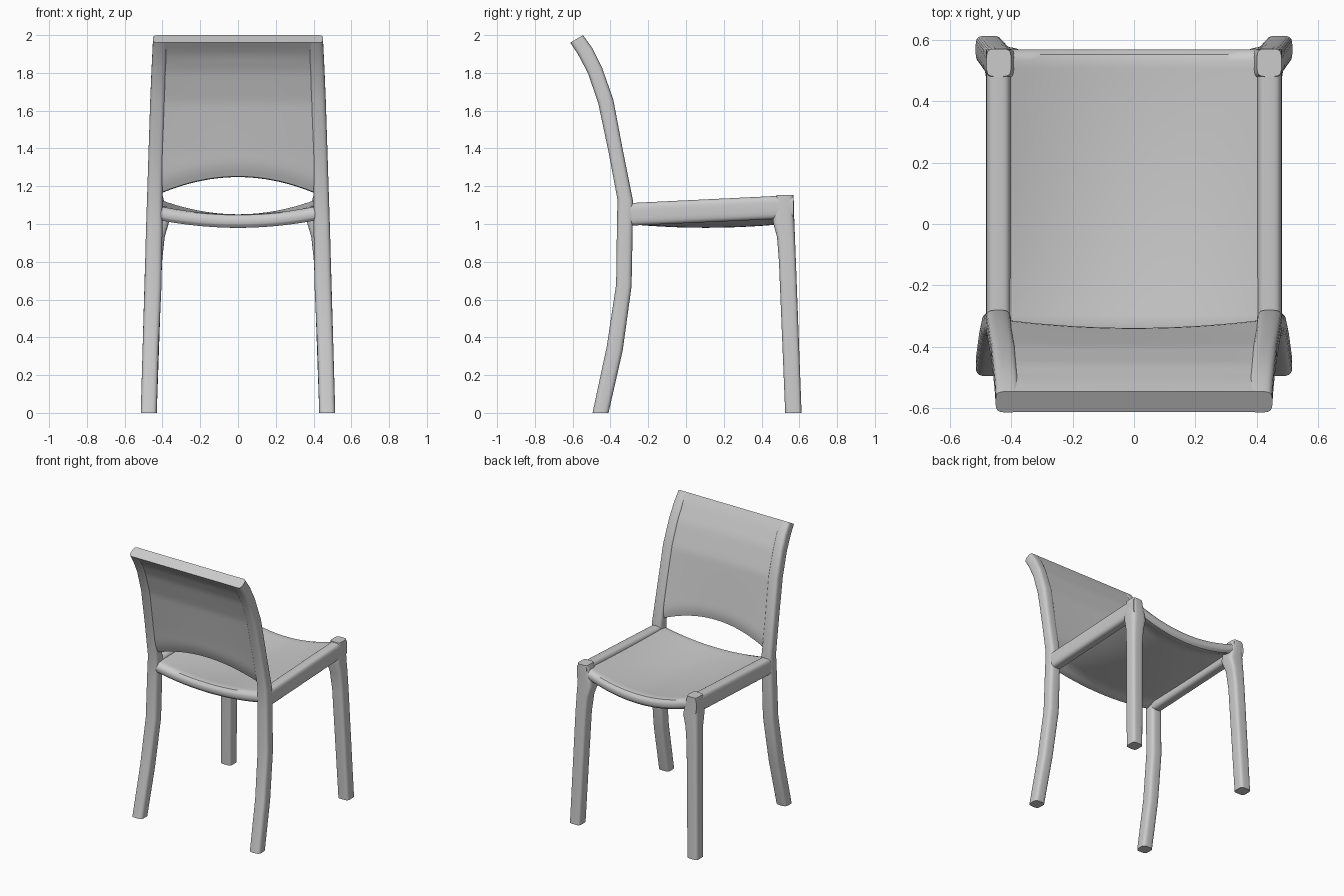
import bpy, bmesh, math

if "Cube" in bpy.data.objects:
    bpy.data.objects.remove(bpy.data.objects["Cube"])


def loft(name, rings, mirror=False):
    """Skin closed rings of equal length, cap both ends."""
    bm = bmesh.new()
    vs = [[bm.verts.new(p) for p in r] for r in rings]
    n = len(vs[0])
    for a, b in zip(vs, vs[1:]):
        for i in range(n):
            j = (i + 1) % n
            bm.faces.new((a[i], a[j], b[j], b[i]))
    bm.faces.new(vs[0])
    bm.faces.new(vs[-1])
    bmesh.ops.recalc_face_normals(bm, faces=bm.faces)
    me = bpy.data.meshes.new(name)
    bm.to_mesh(me)
    bm.free()
    ob = bpy.data.objects.new(name, me)
    bpy.context.collection.objects.link(ob)
    if mirror:
        ob.modifiers.new("mirror", 'MIRROR')
    bpy.ops.object.select_all(action='DESELECT')
    ob.select_set(True)
    bpy.context.view_layer.objects.active = ob
    bpy.ops.object.shade_smooth_by_angle(angle=math.radians(40))
    return ob


def section(x0, x1, a, b, p=0.55, n=24):
    """Rounded-square ring between x0..x1 and the (y, z) points a..b."""
    ring = []
    for i in range(n):
        t = 2 * math.pi * (i + 0.5) / n
        c, s = math.cos(t), math.sin(t)
        u = 0.5 + 0.5 * math.copysign(abs(c) ** p, c)
        v = 0.5 + 0.5 * math.copysign(abs(s) ** p, s)
        ring.append((x0 + (x1 - x0) * u, a[0] + (b[0] - a[0]) * v, a[1] + (b[1] - a[1]) * v))
    return ring


# back legs running up into the back posts: inner x, outer x, rear (y, z), front (y, z)
post = [
    (.43, .515, (-.495, 0), (-.41, 0)),
    (.42, .505, (-.42, .35), (-.335, .33)),
    (.405, .495, (-.37, .68), (-.288, .67)),
    (.40, .487, (-.366, .98), (-.282, .98)),
    (.40, .482, (-.363, 1.13), (-.28, 1.12)),
    (.395, .474, (-.41, 1.38), (-.33, 1.37)),
    (.385, .465, (-.465, 1.64), (-.385, 1.66)),
    (.38, .458, (-.52, 1.80), (-.445, 1.83)),
    (.375, .453, (-.573, 1.90), (-.495, 1.93)),
    (.37, .45, (-.613, 1.96), (-.545, 2.0)),
]
loft("back_leg_and_post", [section(*r) for r in post], True)

# front legs, flaring inwards under the seat
front = [
    (.43, .515, (.525, 0), (.612, 0)),
    (.402, .492, (.492, .80), (.582, .80)),
    (.388, .487, (.482, .93), (.577, .93)),
    (.365, .484, (.46, 1.01), (.574, 1.01)),
    (.375, .482, (.46, 1.06), (.572, 1.06)),
    (.40, .48, (.48, 1.153), (.57, 1.153)),
]
loft("front_leg", [section(*r, p=0.45) for r in front], True)

# side rails of the seat
loft("side_rail", [section(.40, .481, (-.32, .99), (-.32, 1.11)),
                   section(.40, .481, (.568, 1.03), (.568, 1.153))], True)

# dished seat with rolled front and rear edges
N = 24
columns = [2 * i / N - 1 for i in range(N + 1)]
rings = []
for s in columns:
    top, bottom = [], []
    for j in range(25):
        t = 0.5 - 0.5 * math.cos(math.pi * j / 24)
        y = -.358 + .925 * t
        rim = 1.108 + .045 * t
        dip = (.045 + .045 * t + .10 * t * (1 - t)) * (1 - s * s)
        e = min(t, 1 - t)
        edge = min(1, e / .1)
        thick = .085 - .035 * edge
        rnd = .03 * max(0, 1 - e / .03) ** 2
        z = rim - dip - .008
        top.append((s * .45, y, z - rnd))
        bottom.append((s * .45, y, z - thick + rnd))
    rings.append(top + bottom[::-1])
loft("seat", rings)


def post_at(h):
    """Rear point, front point and centre x of the post at mean height h."""
    mids = [(r[2][1] + r[3][1]) / 2 for r in post]
    k = max(i for i in range(len(post) - 1) if mids[i] <= h or i == 0)
    f = (h - mids[k]) / (mids[k + 1] - mids[k])
    a, b = post[k], post[k + 1]
    mix = lambda p, q: p + (q - p) * f
    B = [mix(a[2][i], b[2][i]) for i in (0, 1)]
    F = [mix(a[3][i], b[3][i]) for i in (0, 1)]
    return B, F, (mix(a[0], b[0]) + mix(a[1], b[1])) / 2


# back panel with arched lower edge and thick rolled top
rings = []
for s in columns:
    low = 1.25 - .10 * s * s
    rear, face = [], []
    for j in range(29):
        t = j / 28
        h = low + (1.98 - low) * t
        B, F, w = post_at(h)
        k = .38 - .2 * max(0, 1 - t / .12) ** 2
        if t > .9:
            k = .38 + .11 * (t - .9) / .1
        bow = -.012 * (1 - s * s) * (1 - t) ** 2
        pt = lambda q: (s * w, B[0] + (F[0] - B[0]) * q + bow, B[1] + (F[1] - B[1]) * q)
        rear.append(pt(.5 - k))
        face.append(pt(.5 + k))
    rings.append(rear + face[::-1])
loft("back_panel", rings)
